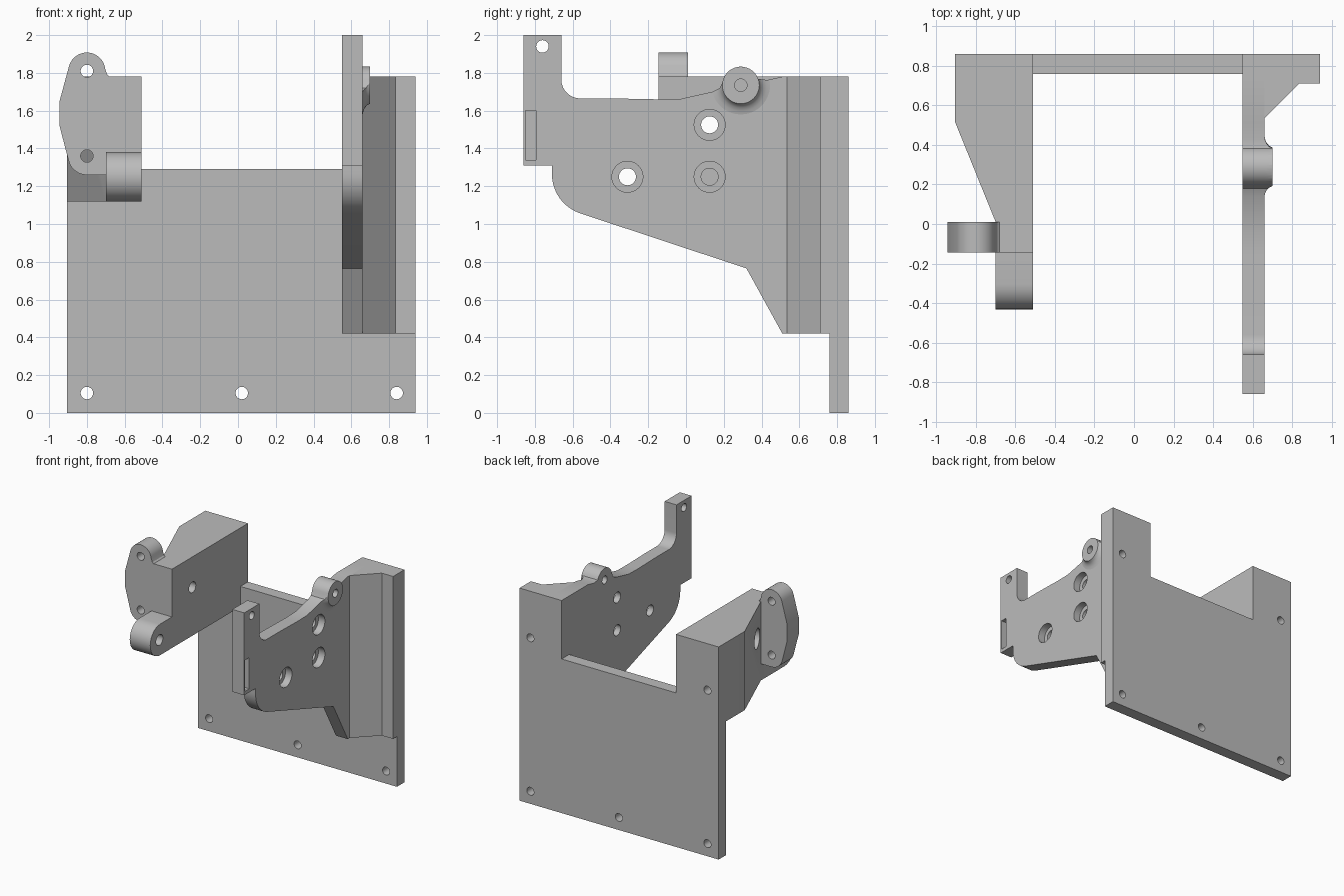
import bpy, bmesh
from math import sin, cos, radians
from mathutils import Vector

if "Cube" in bpy.data.objects:
    bpy.data.objects.remove(bpy.data.objects["Cube"], do_unlink=True)

grey = bpy.data.materials.new("plain grey")
grey.use_nodes = True
colour = (0.5, 0.5, 0.5, 1)
grey.diffuse_color = colour
grey.node_tree.nodes["Principled BSDF"].inputs["Base Color"].default_value = colour

PLACE = {"x": lambda a, b, d: (d, a, b),
         "y": lambda a, b, d: (a, d, b),
         "z": lambda a, b, d: (a, b, d)}


def arc(cx, cy, r, start, end, n=14):
    angles = [radians(start + (end - start) * i / n) for i in range(n + 1)]
    return [(cx + r * cos(t), cy + r * sin(t)) for t in angles]


def loft(name, rings):
    """Skin a stack of equal closed rings and cap both ends."""
    bm = bmesh.new()
    loops = [[bm.verts.new(p) for p in ring] for ring in rings]
    for low, high in zip(loops, loops[1:]):
        for i in range(len(low)):
            bm.faces.new((low[i - 1], low[i], high[i], high[i - 1]))
    bm.faces.new(loops[0])
    bm.faces.new(loops[-1])
    bmesh.ops.recalc_face_normals(bm, faces=bm.faces)
    mesh = bpy.data.meshes.new(name)
    bm.to_mesh(mesh)
    bm.free()
    mesh.materials.append(grey)
    obj = bpy.data.objects.new(name, mesh)
    bpy.context.collection.objects.link(obj)
    return obj


def prism(name, axis, lo, hi, outline):
    return loft(name, [[PLACE[axis](a, b, d) for a, b in outline] for d in (lo, hi)])


def rod(axis, lo, hi, a, b, r):
    return prism("rod_cutter", axis, lo, hi, arc(a, b, r, 0, 348.75, 31))


def combine(obj, tool, operation="DIFFERENCE"):
    mod = obj.modifiers.new("combine", "BOOLEAN")
    mod.operation, mod.solver, mod.object = operation, "EXACT", tool
    graph = bpy.context.evaluated_depsgraph_get()
    mesh = bpy.data.meshes.new_from_object(obj.evaluated_get(graph))
    obj.modifiers.clear()
    obj.data = mesh
    bpy.data.objects.remove(tool, do_unlink=True)


# Back plate with a wide notch and screw holes
back_plate = prism("back_plate", "y", 0.76, 0.86, [
    (-0.905, 0), (0.94, 0), (0.94, 1.78), (0.55, 1.78),
    (0.55, 1.29), (-0.51, 1.29), (-0.51, 1.78), (-0.905, 1.78)])
for x, z in [(-0.8, 0.105), (0.02, 0.105), (0.84, 0.105), (-0.8, 1.39), (0.84, 1.39)]:
    combine(back_plate, rod("y", 0.7, 0.9, x, z, 0.033))

# Thick arm on the right with a counterbored cross hole
right_arm = prism("right_arm", "z", 1.12, 1.78, [
    (-0.905, 0.76), (-0.905, 0.515), (-0.70, 0.01),
    (-0.70, -0.145), (-0.51, -0.145), (-0.51, 0.76)])
combine(right_arm, rod("x", -1, -0.4, 0.125, 1.525, 0.045))
combine(right_arm, rod("x", -1, -0.62, 0.125, 1.525, 0.082))

# Rounded lug in front of the arm
arm_lug = prism("arm_lug", "x", -0.70, -0.51,
                [(-0.145, 1.38)] + arc(-0.303, 1.25, 0.13, 90, 270) + [(-0.145, 1.12)])
combine(arm_lug, rod("x", -0.8, -0.4, -0.31, 1.25, 0.045))

# Ear plate beside the arm
ear = prism("ear", "y", -0.145, 0.01,
            [(-0.68, 1.70), (-0.68, 1.78), (-0.692, 1.79)]
            + arc(-0.80, 1.81, 0.098, 5, 165)
            + [(-0.945, 1.65), (-0.945, 1.52)]
            + arc(-0.80, 1.36, 0.1, 195, 270)
            + [(-0.70, 1.26), (-0.70, 1.70)])
for z in (1.36, 1.81):
    combine(ear, rod("y", -0.3, 0.2, -0.80, z, 0.033))

# Thin side wall on the left
wall_outline = (
    [(-0.86, 1.31), (-0.86, 2), (-0.66, 2)]
    + arc(-0.56, 1.765, 0.10, 180, 270)
    + [(-0.40, 1.665), (-0.15, 1.66), (-0.03, 1.662), (0.14, 1.70), (0.18, 1.72)]
    + arc(0.29, 1.735, 0.098, 170, 20)
    + [(0.43, 1.762), (0.51, 1.78), (0.76, 1.78), (0.76, 0.42), (0.51, 0.42), (0.32, 0.765)]
    + arc(-0.49, 1.265, 0.22, 252, 180)
    + [(-0.71, 1.31)])
left_wall = prism("left_wall", "x", 0.55, 0.66, wall_outline)

# Flared boss, trimmed to the wall outline
flare = [(0.66, 0.155), (0.664, 0.137), (0.672, 0.119), (0.685, 0.105), (0.70, 0.098)]
wall_boss = loft("wall_boss", [
    [(x, y, z) for y, z in arc(0.29, 1.735, r, 0, 352.5, 47)] for x, r in flare])
combine(wall_boss, prism("trim_cutter", "x", 0.6, 0.8, wall_outline), "INTERSECT")
for part in (left_wall, wall_boss):
    combine(part, rod("x", 0.5, 0.8, 0.29, 1.735, 0.033))

# Wall holes with counterbores, tab hole and shallow slot
for y, z in [(0.125, 1.525), (0.125, 1.25), (-0.31, 1.25)]:
    combine(left_wall, rod("x", 0.5, 0.8, y, z, 0.045))
    combine(left_wall, rod("x", 0.60, 0.8, y, z, 0.082))
combine(left_wall, rod("x", 0.5, 0.8, -0.76, 1.94, 0.033))
combine(left_wall, prism("slot_cutter", "x", 0.61, 0.7, [
    (-0.85, 1.34), (-0.795, 1.34), (-0.795, 1.60), (-0.85, 1.60)]))

# Sloped corner brace between wall and plate
prism("corner_brace", "z", 0.42, 1.78, [
    (0.66, 0.76), (0.66, 0.535), (0.835, 0.71), (0.94, 0.71), (0.94, 0.76)])

# Smooth the round surfaces, keep the edges sharp
for obj in bpy.context.collection.objects:
    if obj.type == "MESH" and grey.name in obj.data.materials:
        bpy.ops.object.select_all(action="DESELECT")
        obj.select_set(True)
        bpy.context.view_layer.objects.active = obj
        bpy.ops.object.shade_smooth_by_angle(angle=radians(25))
